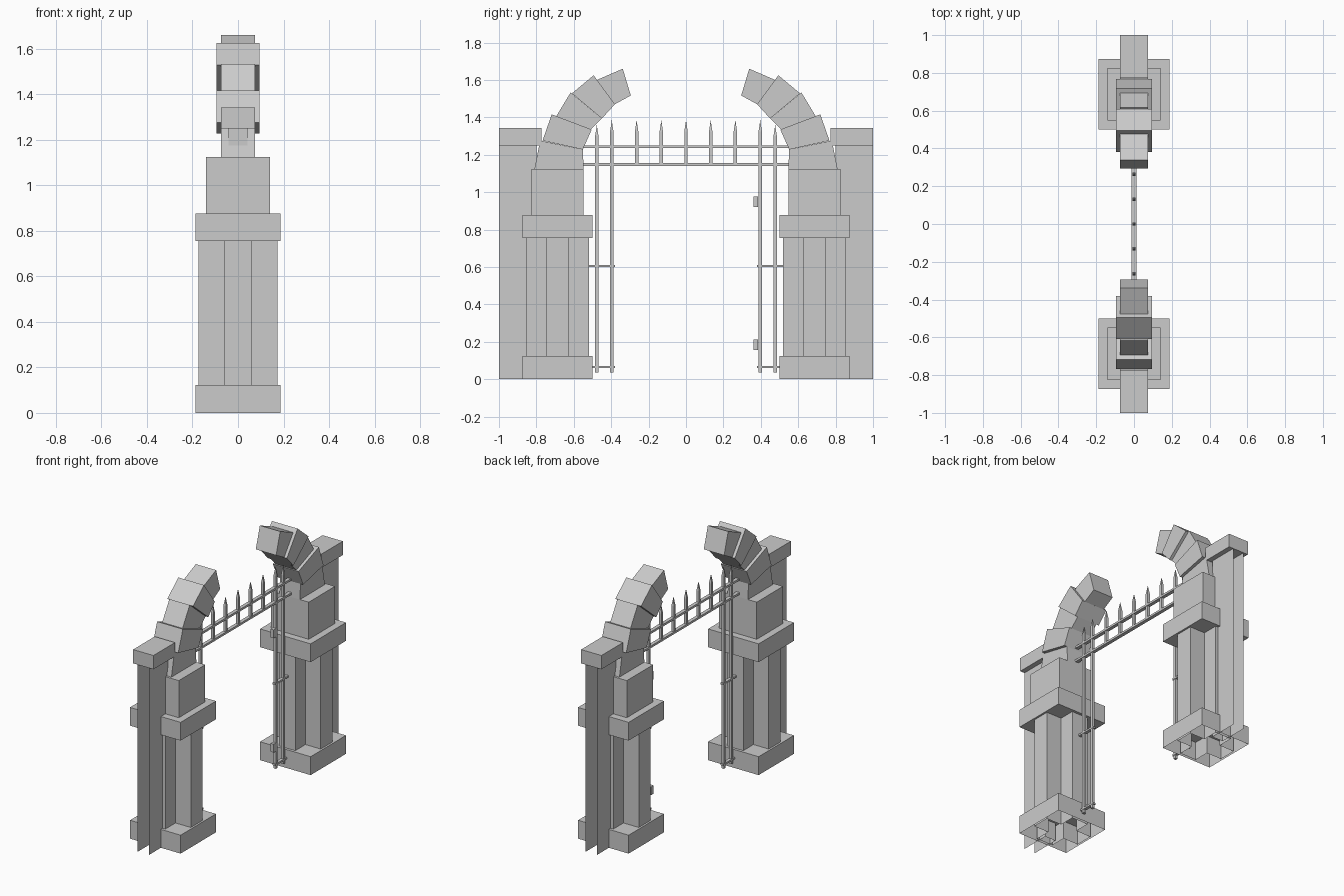
import bpy
import bmesh

cube = bpy.data.objects.get("Cube")
if cube:
    bpy.data.objects.remove(cube, do_unlink=True)

stone = bpy.data.materials.new("pale_grey_stone")
stone.use_nodes = True
GREY = (0.6, 0.6, 0.6, 1)
stone.diffuse_color = GREY
stone.node_tree.nodes["Principled BSDF"].inputs["Base Color"].default_value = GREY


def finish(name, bm):
    bmesh.ops.recalc_face_normals(bm, faces=bm.faces)
    mesh = bpy.data.meshes.new(name)
    bm.to_mesh(mesh)
    bm.free()
    mesh.materials.append(stone)
    obj = bpy.data.objects.new(name, mesh)
    bpy.context.collection.objects.link(obj)
    return obj


def prism(name, profile, axis, lo, hi, open_normals=()):
    """Extrude a closed 2D profile along x or z; drop faces pointing along open_normals."""
    bm = bmesh.new()
    place = (lambda p, t: (t, p[0], p[1])) if axis == "x" else (lambda p, t: (p[0], p[1], t))
    face = bm.faces.new([bm.verts.new(place(p, lo)) for p in profile])
    out = bmesh.ops.extrude_face_region(bm, geom=[face], use_keep_orig=True)
    shift = (hi - lo, 0, 0) if axis == "x" else (0, 0, hi - lo)
    verts = [v for v in out["geom"] if isinstance(v, bmesh.types.BMVert)]
    bmesh.ops.translate(bm, vec=shift, verts=verts)
    bmesh.ops.recalc_face_normals(bm, faces=bm.faces)
    for n in open_normals:
        gone = [f for f in bm.faces
                if f.normal.x * n[0] + f.normal.y * n[1] + f.normal.z * n[2] > 0.99]
        bmesh.ops.delete(bm, geom=gone, context="FACES")
    return finish(name, bm)


def box(name, half_x, y0, y1, z0, z1, open_normals=()):
    rect = [(y0, z0), (y1, z0), (y1, z1), (y0, z1)]
    return prism(name, rect, "x", -half_x, half_x, open_normals)


def picket(name, y, z0, z1, tip):
    """Square bar with a pointed top."""
    r = 0.009
    outline = [(-r, -r), (r, -r), (r, r), (-r, r)]
    bm = bmesh.new()
    rings = [[bm.verts.new((a, y + b, z)) for a, b in outline] for z in (z0, z1 - tip)]
    apex = bm.verts.new((0, y, z1))
    bm.faces.new(rings[0])
    for i in range(4):
        j = (i + 1) % 4
        bm.faces.new((rings[0][i], rings[0][j], rings[1][j], rings[1][i]))
        bm.faces.new((rings[1][i], rings[1][j], apex))
    return finish(name, bm)


def cross(cy, reach_x, reach_y, arm):
    """Plan outline of the cross-shaped shaft."""
    quarter = [(reach_x, arm), (arm, arm), (arm, reach_y)]
    pts = quarter + [(-x, y) for x, y in reversed(quarter)]
    pts += [(-x, -y) for x, y in pts]
    return [(x, cy + y) for x, y in pts]


DOWN = (0, 0, -1)
PIER_Y = 0.686

# Broken arch stones, from the springer upward: half width and side outline
ARCH = [
    (0.075, [(0.81, 1.125), (0.547, 1.125), (0.552, 1.228), (0.78, 1.276)]),
    (0.095, [(0.767, 1.276), (0.718, 1.416), (0.504, 1.335), (0.552, 1.228)]),
    (0.075, [(0.697, 1.40), (0.617, 1.533), (0.45, 1.394), (0.51, 1.335)]),
    (0.095, [(0.61, 1.528), (0.494, 1.625), (0.38, 1.47), (0.45, 1.394)]),
    (0.075, [(0.477, 1.60), (0.338, 1.66), (0.295, 1.517), (0.39, 1.465)]),
]

for side, s in (("front", -1), ("back", 1)):
    def slab(part, half_x, inner, outer, z0, z1, open_normals=()):
        y0, y1 = sorted((s * inner, s * outer))
        return box(side + "_" + part, half_x, y0, y1, z0, z1, open_normals)

    # Pier: plinth, cross shaft, capital and upper block
    slab("plinth", 0.187, 0.50, 0.873, 0, 0.123, [DOWN])
    prism(side + "_shaft", cross(s * PIER_Y, 0.174, 0.168, 0.061), "z",
          0, 0.76, [DOWN])
    slab("capital", 0.187, 0.50, 0.873, 0.755, 0.877)
    slab("upper_block", 0.14, 0.547, 0.825, 0.877, 1.125)

    # Hollow wall stub with an open outer end, and its coping
    slab("wall_stub", 0.041, 0.80, 1.0, 0, 1.25, [DOWN, (0, s, 0)])
    slab("wall_coping", 0.075, 0.772, 1.0, 1.25, 1.342)

    # Arch stones
    for i, (half, outline) in enumerate(ARCH):
        prism(f"{side}_arch_stone_{i + 1}", [(s * y, z) for y, z in outline],
              "x", -half, half)

    # Side bars and their short cross rails
    picket(side + "_outer_bar", s * 0.477, 0.037, 1.36, 0.06)
    picket(side + "_inner_bar", s * 0.397, 0.037, 1.385, 0.06)
    for name, z in (("lower", 0.066), ("middle", 0.606)):
        slab(name + "_side_rail", 0.011, 0.38, 0.525, z - 0.006, z + 0.006)

# Overhead rails and pickets
for name, z in (("lower", 1.148), ("upper", 1.243)):
    box(name + "_top_rail", 0.012, -0.56, 0.56, z - 0.007, z + 0.007)
for i in range(-2, 3):
    picket(f"top_picket_{i + 3}", i * 0.132, 1.148, 1.385, 0.06)

# Hinges on the back bars only
for name, z in (("lower", 0.185), ("upper", 0.949)):
    box(name + "_hinge", 0.012, 0.36, 0.386, z - 0.028, z + 0.028)
